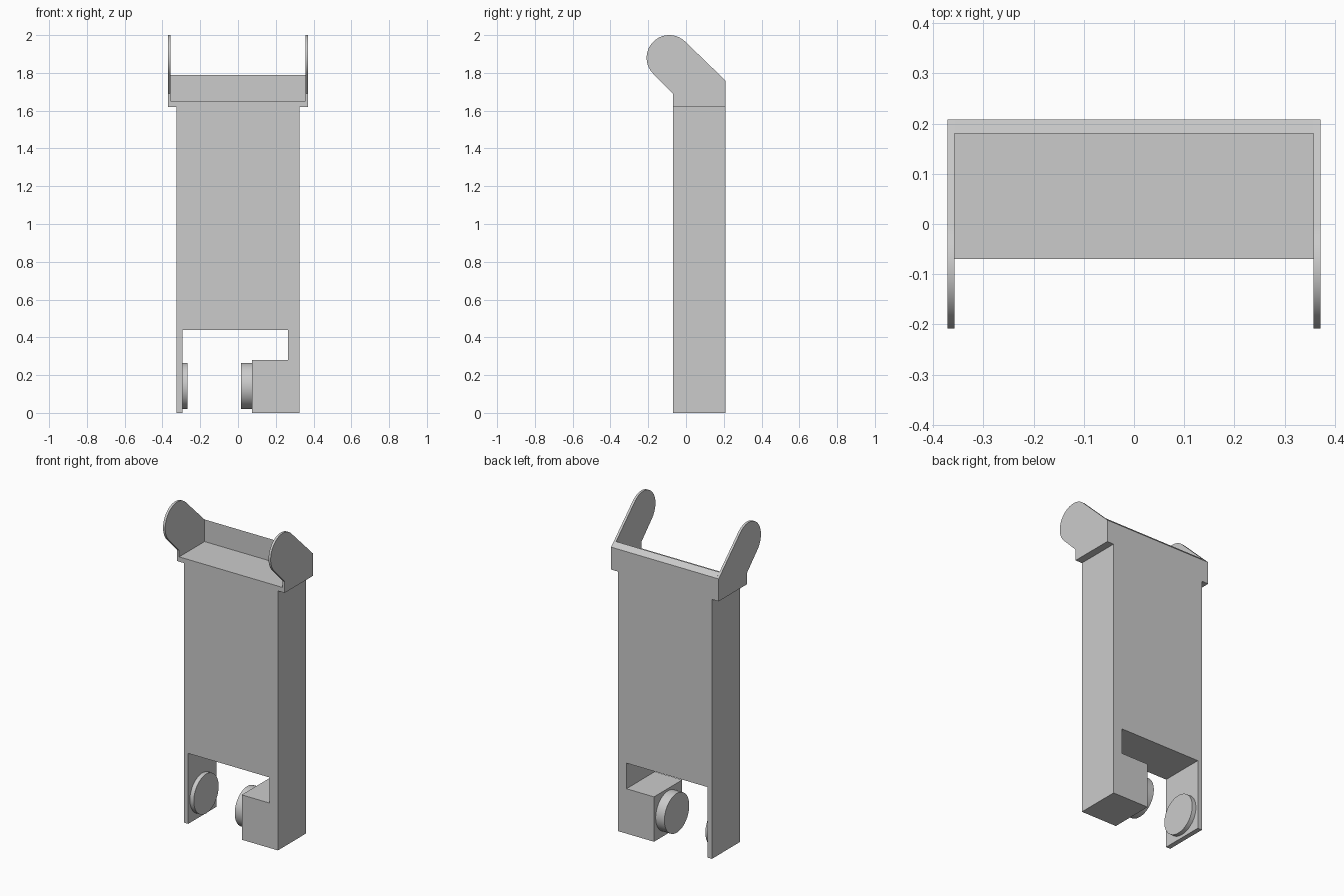
import bpy, bmesh, math
from mathutils import Vector

if "Cube" in bpy.data.objects:
    bpy.data.objects.remove(bpy.data.objects["Cube"])

FRONT, BACK = -0.07, 0.2085      # body depth range in y
MID = (FRONT + BACK) / 2


def extrude_profile(name, points, axis, start, end, smooth=False):
    """Extrude a closed profile along x (points are y, z) or y (points are x, z)."""
    bm = bmesh.new()
    if axis == 'x':
        verts = [bm.verts.new((start, a, b)) for a, b in points]
        step = Vector((end - start, 0, 0))
    else:
        verts = [bm.verts.new((a, start, b)) for a, b in points]
        step = Vector((0, end - start, 0))
    face = bm.faces.new(verts)
    new = bmesh.ops.extrude_face_region(bm, geom=[face], use_keep_orig=True)["geom"]
    bmesh.ops.translate(bm, vec=step, verts=[v for v in new if isinstance(v, bmesh.types.BMVert)])
    bmesh.ops.recalc_face_normals(bm, faces=bm.faces)
    mesh = bpy.data.meshes.new(name)
    bm.to_mesh(mesh)
    bm.free()
    obj = bpy.data.objects.new(name, mesh)
    bpy.context.collection.objects.link(obj)
    if smooth:
        bpy.ops.object.select_all(action='DESELECT')
        obj.select_set(True)
        bpy.context.view_layer.objects.active = obj
        bpy.ops.object.shade_smooth_by_angle(angle=math.radians(30))
    return obj


def arc(cy, cz, r, a0, a1, n):
    return [(cy + r * math.cos(math.radians(a0 + (a1 - a0) * i / n)),
             cz + r * math.sin(math.radians(a0 + (a1 - a0) * i / n))) for i in range(n + 1)]


# Tall body with the notch cut between the thin leg and the stepped foot
extrude_profile("body", [
    (-0.325, 0), (-0.295, 0), (-0.295, 0.44), (0.265, 0.44), (0.265, 0.28),
    (0.075, 0.28), (0.075, 0), (0.325, 0), (0.325, 1.62), (-0.325, 1.62)],
    'y', FRONT, BACK)

# Tray floor with a slope-topped back wall
extrude_profile("tray", [
    (FRONT, 1.62), (BACK, 1.62), (BACK, 1.76), (0.18, 1.788), (0.18, 1.65), (FRONT, 1.65)],
    'x', -0.357, 0.357)

# Side plates leaning forward with rounded ends
plate = [(FRONT, 1.62), (BACK, 1.62), (BACK, 1.76)]
plate += arc(-0.0885, 1.88, 0.12, 45, 225, 32) + [(FRONT, 1.69)]
for side, x0, x1 in (("left", -0.3715, -0.357), ("right", 0.357, 0.3715)):
    extrude_profile(side + "_side_plate", plate, 'x', x0, x1, True)

# Round pads facing each other in the notch
pad = arc(MID, 0.1425, 0.1225, 0, 360, 64)[:-1]
extrude_profile("left_pad", pad, 'x', -0.295, -0.268, True)
extrude_profile("right_pad", pad, 'x', 0.015, 0.075, True)
